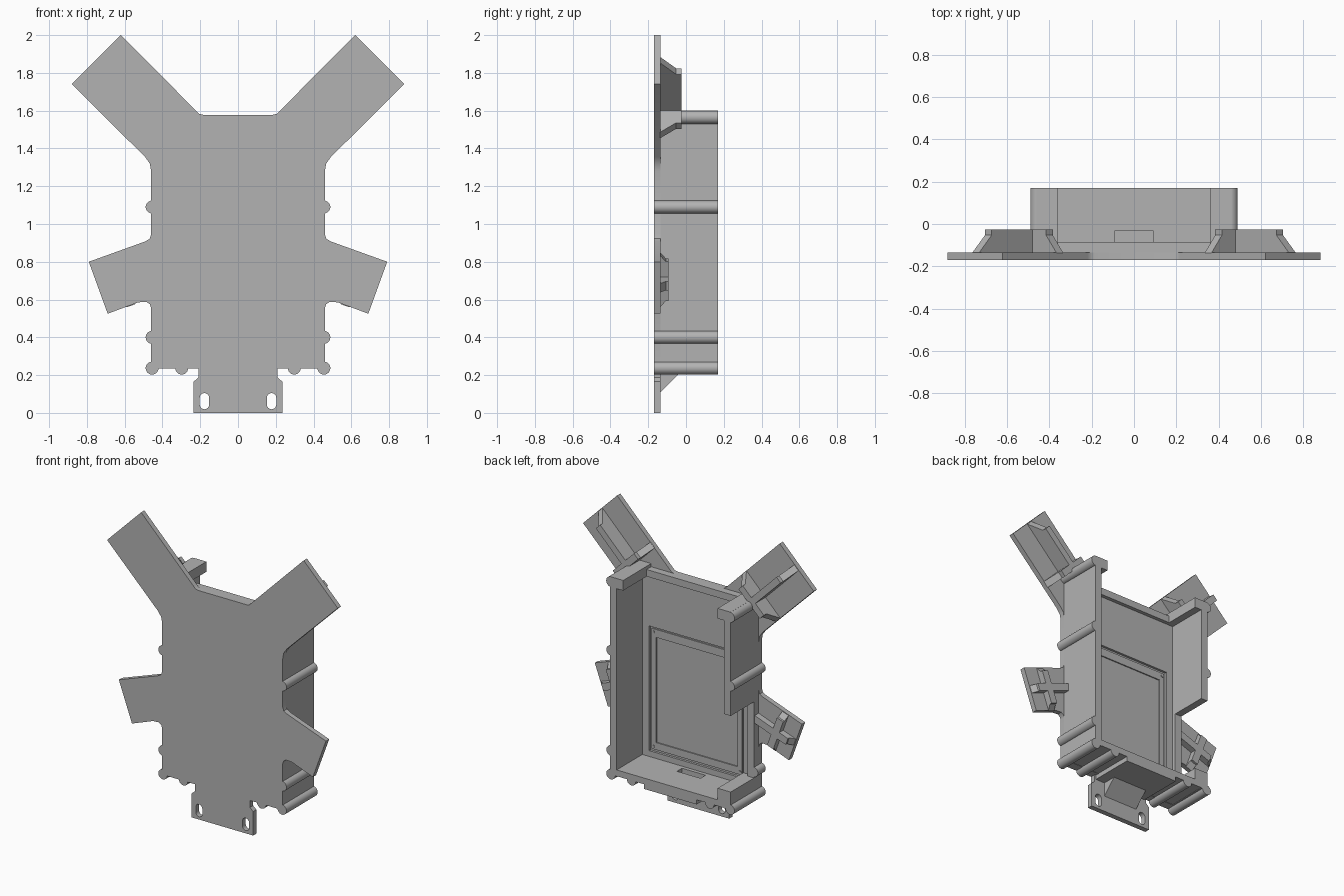
import bpy, bmesh
from math import cos, sin, pi, radians
from mathutils import Vector

cube = bpy.data.objects.get("Cube")
if cube:
    bpy.data.objects.remove(cube, do_unlink=True)

grey = bpy.data.materials.new("plain grey")
grey.use_nodes = True
grey.diffuse_color = (0.45, 0.45, 0.45, 1)
grey.node_tree.nodes["Principled BSDF"].inputs["Base Color"].default_value = (0.45, 0.45, 0.45, 1)

FRONT, PLATE, FLOOR, LIP, RIM = -0.17, -0.135, -0.11, -0.085, 0.17


def prism(name, pts, a, b, to3d=lambda u, v, w: (u, w, v)):
    """Extrude a 2D outline between depths a and b."""
    bm = bmesh.new()
    low = [bm.verts.new(to3d(u, v, a)) for u, v in pts]
    high = [bm.verts.new(to3d(u, v, b)) for u, v in pts]
    bm.faces.new(low)
    bm.faces.new(high[::-1])
    for i in range(len(pts)):
        j = (i + 1) % len(pts)
        bm.faces.new((low[i], high[i], high[j], low[j]))
    bmesh.ops.recalc_face_normals(bm, faces=bm.faces)
    mesh = bpy.data.meshes.new(name)
    bm.to_mesh(mesh)
    bm.free()
    mesh.materials.append(grey)
    obj = bpy.data.objects.new(name, mesh)
    bpy.context.collection.objects.link(obj)
    return obj


def rect(x0, x1, z0, z1):
    return [(x0, z0), (x1, z0), (x1, z1), (x0, z1)]


def stadium(x, z, r, half, n=8):
    """Upright slot outline; half = 0 gives a circle."""
    top = [(x + r * cos(pi * i / n), z + half + r * sin(pi * i / n)) for i in range(n + 1)]
    return top + [(2 * x - u, 2 * z - v) for u, v in top][0 if half else 1:len(top) if half else -1]


def boolean(obj, other, operation):
    mod = obj.modifiers.new(operation.lower(), "BOOLEAN")
    mod.operation, mod.object, mod.solver = operation, other, "EXACT"
    bpy.context.view_layer.objects.active = obj
    bpy.ops.object.modifier_apply(modifier=mod.name)
    bpy.data.objects.remove(other, do_unlink=True)


def smooth(obj):
    bpy.ops.object.select_all(action="DESELECT")
    obj.select_set(True)
    bpy.context.view_layer.objects.active = obj
    bpy.ops.object.shade_smooth_by_angle(angle=radians(35))


# Face plate with four arms and a bottom tab
half = [(0.235, 0), (0.235, 0.165), (0.21, 0.187), (0.21, 0.235), (0.46, 0.235),
        (0.46, 0.555), (0.467, 0.575), (0.485, 0.588), (0.53, 0.585),
        (0.69, 0.525), (0.79, 0.8), (0.49, 0.908), (0.468, 0.922), (0.46, 0.945),
        (0.46, 1.28), (0.467, 1.32), (0.492, 1.355), (0.88, 1.74), (0.62, 2.0),
        (0.22, 1.598), (0.205, 1.583), (0.185, 1.578)]
outline = half + [(-x, z) for x, z in reversed(half)]
plate = prism("face_plate", outline, FRONT, PLATE)
for s in (-1, 1):
    boolean(plate, prism("slot_cutter", stadium(s * 0.178, 0.062, 0.025, 0.018), -0.3, 0.3), "DIFFERENCE")
smooth(plate)

# Floor of the case, with two stepped recesses
floor = prism("case_floor", rect(-0.46, 0.46, 0.235, 1.578), PLATE - 0.005, FLOOR)
boolean(floor, prism("recess_cutter", rect(-0.36, 0.36, 0.32, 1.18), -0.126, 0), "DIFFERENCE")
bezel = prism("recess_bezel", rect(-0.345, 0.345, 0.335, 1.165), -0.13, -0.118)
boolean(bezel, prism("bezel_cutter", rect(-0.31, 0.31, 0.385, 1.11), -0.2, 0), "DIFFERENCE")
for x in (-0.33, 0.33):
    for z in (0.355, 1.145):
        prism("bezel_pin", stadium(x, z, 0.009, 0), -0.12, -0.113)

# Low lip along the top of the case
prism("top_lip", rect(-0.4, 0.4, 1.53, 1.578), PLATE - 0.005, LIP)

# Side walls: one full, the other open beside the lower arm
for s, side in ((1, "left"), (-1, "right")):
    wall_pts = rect(*sorted((s * 0.41, s * 0.46)), 0.235, 1.575)
    wall = prism(side + "_wall", wall_pts, FRONT + 0.001, RIM)
    post = rect(*sorted((s * 0.36, s * 0.46)), 1.53, 1.6)
    boolean(wall, prism("post", post, PLATE, RIM), "UNION")
    for z, r in ((0.237, 0.034), (0.4, 0.034), (1.09, 0.034), (1.565, 0.035)):
        front = PLATE if z > 1.5 else FRONT
        boolean(wall, prism("rib", stadium(s * 0.455, z, r, 0, 12), front, RIM), "UNION")
    if s < 0:
        boolean(wall, prism("gap_cutter", rect(-0.6, -0.3, 0.36, 0.885), LIP, 0.3), "DIFFERENCE")
    smooth(wall)

# Bottom wall with ribs and a pocket
bottom = prism("bottom_wall", rect(-0.46, 0.46, 0.237, 0.28), FRONT + 0.001, RIM)
boolean(bottom, prism("bottom_middle", rect(-0.2, 0.2, 0.205, 0.26), FRONT + 0.002, RIM), "UNION")
for s in (-1, 1):
    boolean(bottom, prism("rib", stadium(s * 0.298, 0.237, 0.034, 0, 12), FRONT, RIM), "UNION")
boolean(bottom, prism("pocket_cutter", rect(-0.09, 0.09, 0.225, 0.4), LIP, -0.03), "DIFFERENCE")
smooth(bottom)
prism("right_corner_block", rect(-0.46, -0.36, 0.25, 0.36), PLATE, RIM)

# Wedge bracing the tab
prism("tab_wedge", [(PLATE, 0.11), (-0.04, 0.205), (PLATE, 0.205)], -0.13, 0.13,
      lambda u, v, w: (w, u, v))


def brace(name, centre, direction, start, end, slope_start, slope_end, height, thick):
    """Rib on the back of an arm: a long trapezoid standing on the plate."""
    c, d = Vector(centre), Vector(direction).normalized()
    n = Vector((-d.y, d.x))

    def place(u, v, w):
        p = c + d * u + n * w
        return (p.x, v, p.y)

    edge = height - 0.028 if height > -0.05 else height - 0.015
    pts = [(start, PLATE - 0.002), (end, PLATE - 0.002), (end - slope_end, edge),
           (end - slope_end, height), (start + slope_start, height), (start + slope_start, edge)]
    prism(name, pts, -thick / 2, thick / 2, place)


# Braces on the arms: T shapes above, crosses below
for s, side in ((1, "left"), (-1, "right")):
    up, low = (s * 0.48, 1.6), (s * 0.615, 0.705)
    brace(side + "_upper_arm_rib", up, (s, 1), 0, 0.38, 0, 0.085, -0.025, 0.045)
    brace(side + "_upper_arm_crossbar", up, (s, -1), -0.184, 0.184, 0.07, 0.07, -0.025, 0.045)
    brace(side + "_lower_arm_rib", low, (s * 0.94, -0.34), -0.18, 0.13, 0, 0.035, -0.092, 0.05)
    brace(side + "_lower_arm_crossbar", low, (s * 0.34, 0.94), -0.146, 0.146, 0.035, 0.035, -0.092, 0.05)
